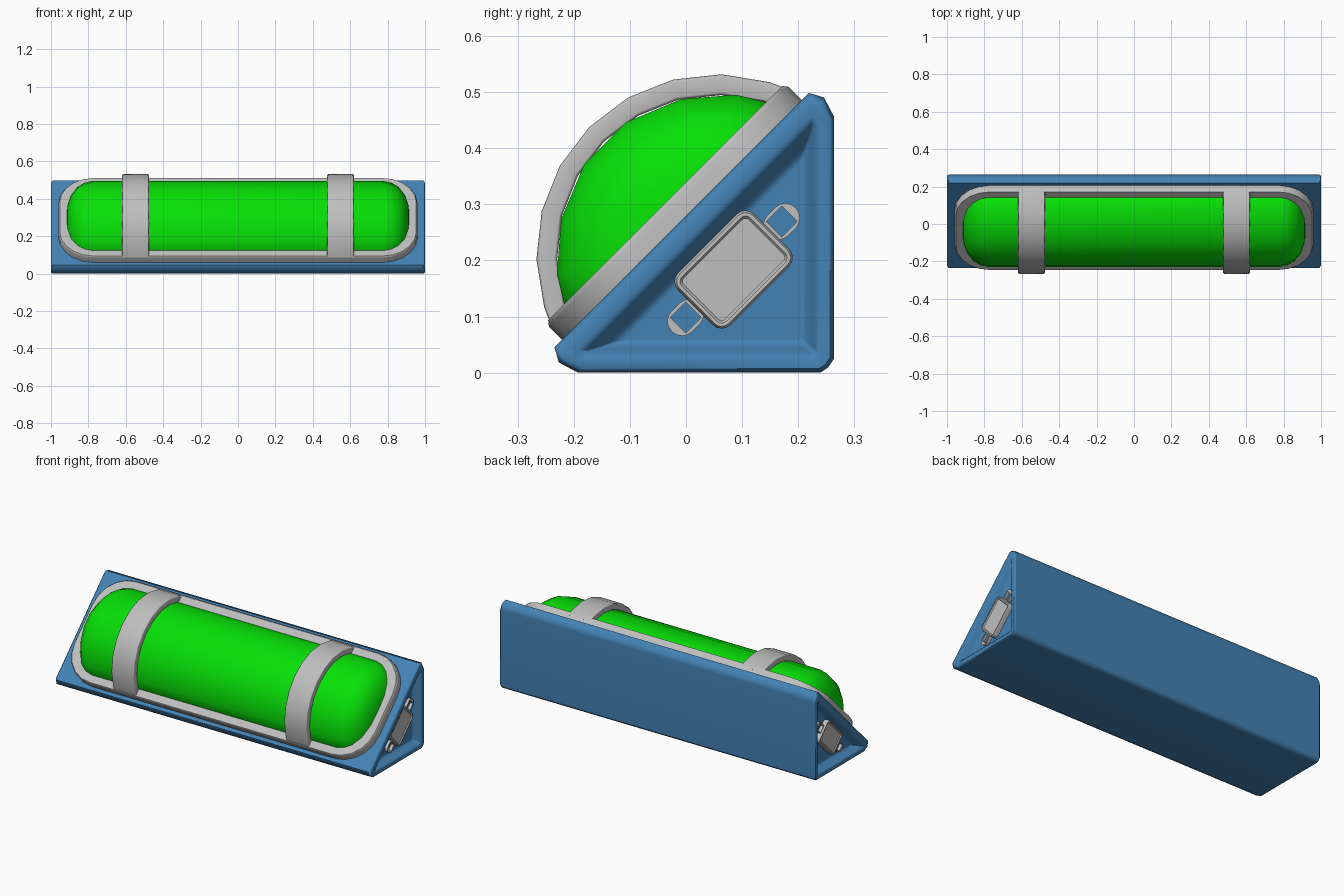
import bpy, bmesh, math
from mathutils import Vector

if "Cube" in bpy.data.objects:
    bpy.data.objects.remove(bpy.data.objects["Cube"])

R2 = math.sqrt(2)


def material(name, col):
    m = bpy.data.materials.new(name)
    m.diffuse_color = (*col, 1)
    m.use_nodes = True
    m.node_tree.nodes["Principled BSDF"].inputs["Base Color"].default_value = m.diffuse_color
    return m


BLUE = material("steel_blue", (0.057, 0.225, 0.46))
GREEN = material("bright_green", (0.002, 0.75, 0.002))
GREY = material("light_grey", (0.52, 0.52, 0.52))


def P(x, t, n):
    """Point in the tilted frame: t runs up the slope, n leaves it."""
    return Vector((x, (t - n) / R2, (t + n) / R2))


def loft(name, rings, mat, closed=False, angle=50):
    bm = bmesh.new()
    vs = [[bm.verts.new(p) for p in r] for r in rings]
    pairs = list(zip(vs, vs[1:] + vs[:1])) if closed else list(zip(vs, vs[1:]))
    for a, b in pairs:
        for i in range(len(a)):
            j = (i + 1) % len(a)
            bm.faces.new((a[i], a[j], b[j], b[i]))
    if not closed:
        bm.faces.new(vs[0])
        bm.faces.new(vs[-1])
    bmesh.ops.recalc_face_normals(bm, faces=bm.faces)
    me = bpy.data.meshes.new(name)
    for f in bm.faces:
        f.smooth = True
    bm.to_mesh(me)
    bm.free()
    me.set_sharp_from_angle(angle=math.radians(angle))
    me.materials.append(mat)
    ob = bpy.data.objects.new(name, me)
    bpy.context.collection.objects.link(ob)
    if mat != GREEN:  # keep large bevelled faces flat
        ob.modifiers.new("weighted", 'WEIGHTED_NORMAL').keep_sharp = True
    return ob


def rrect(hw, hh, r, seg=4):
    """Rounded rectangle outline."""
    pts = []
    for k, (sx, sy) in enumerate(((1, 1), (-1, 1), (-1, -1), (1, -1))):
        for i in range(seg + 1):
            a = math.pi / 2 * (k + i / seg)
            pts.append((sx * (hw - r) + r * math.cos(a), sy * (hh - r) + r * math.sin(a)))
    return pts


# Wedge body with a recessed triangle in each end
CEN = Vector((0.123, 0.141))
TRI = [Vector(p) for p in ((-0.28, 0.0), (0.264, 0.0), (0.264, 0.544))]


def tri_ring(x, k, acute, right):
    c = [CEN + (p - CEN) * k for p in TRI]
    # chamfer distances before and after each corner (shorter on the slope)
    cuts = ((acute * 0.73, acute), (right, right), (acute, acute * 0.73))
    out = []
    for i, (d, e) in enumerate(cuts):
        a = c[i] + (c[i - 1] - c[i]).normalized() * d
        b = c[i] + (c[(i + 1) % 3] - c[i]).normalized() * e
        out += [a, a * 0.4 + c[i] * 0.2 + b * 0.4, b]
    return [Vector((x, p.x, p.y)) for p in out]


half = [(0.955, 0.58, 0.008, 0.006), (0.959, 0.64, 0.01, 0.007), (0.972, 0.70, 0.012, 0.008),
        (0.994, 0.76, 0.014, 0.009), (1.0, 0.82, 0.03, 0.01), (1.0, 0.95, 0.075, 0.02),
        (0.991, 1.0, 0.088, 0.025)]
rings = [tri_ring(-x, *r) for x, *r in half] + [tri_ring(x, *r) for x, *r in reversed(half)]
loft("wedge_body", rings, BLUE)

# Rim plate on the sloping face
TC = 0.1875
rim = []
for n, inset in ((0.185, 0), (0.231, 0), (0.240, 0.007)):
    rim.append([P(x, TC + t, n) for x, t in rrect(0.96 - inset, 0.302 - inset, 0.19 - inset, 5)])
loft("slope_rim", rim, GREY)

# Capsule half, cut off flat just inside the rim plate
arch = [(0.262, 0.17), (0.257, 0.235), (0.226, 0.287), (0.151, 0.351), (0.053, 0.391)]
section = arch + [(-t, n) for t, n in reversed(arch)]
ends = [(0.919, 0.16), (0.911, 0.47), (0.891, 0.70), (0.858, 0.87), (0.82, 0.96), (0.775, 1.0)]
caps = [(-x, k) for x, k in ends] + [(x, k) for x, k in reversed(ends)]
rings = [[P(x, TC + t * k, 0.17 + (n - 0.17) * k) for t, n in section] for x, k in caps]
loft("capsule", rings, GREEN, angle=60)

# Two straps arching over the capsule
angles = [math.radians(a) for a in (-70, -62, -46.5, -31, -15.5, 0, 15.5, 31, 46.5, 62, 70)]
for s, side in ((-1, "left"), (1, "right")):
    rings = []
    for a in angles:
        rings.append([P(s * 0.548 + w, TC + (0.303 + h) * math.sin(a), 0.110 + (0.303 + h) * math.cos(a))
                      for w, h in rrect(0.071, 0.0185, 0.005, 1)])
    loft(side + "_strap", rings, GREY)

    # Framed panel in the end recess
    rings = []
    for x, d in ((0.945, 0), (0.974, 0), (0.981, 0.004), (0.981, 0.010), (0.976, 0.014)):
        rings.append([P(s * x, 0.19 + t, 0.07 + n)
                      for t, n in rrect(0.096 - d, 0.066 - d, max(0.022 - d, 0.004))])
    loft(side + "_end_panel", rings, GREY)

    # Small loop handles at both ends of the panel
    outer, inner = rrect(0.035, 0.026, 0.025), rrect(0.0195, 0.0195, 0.002)
    for e, pos in ((-1, "lower"), (1, "upper")):
        rings = [[P(s * x, 0.19 + e * 0.121 + t, 0.07 + n) for t, n in o]
                 for x, o in ((0.95, outer), (0.972, outer), (0.972, inner), (0.95, inner))]
        loft(f"{side}_{pos}_loop", rings, GREY, closed=True)
